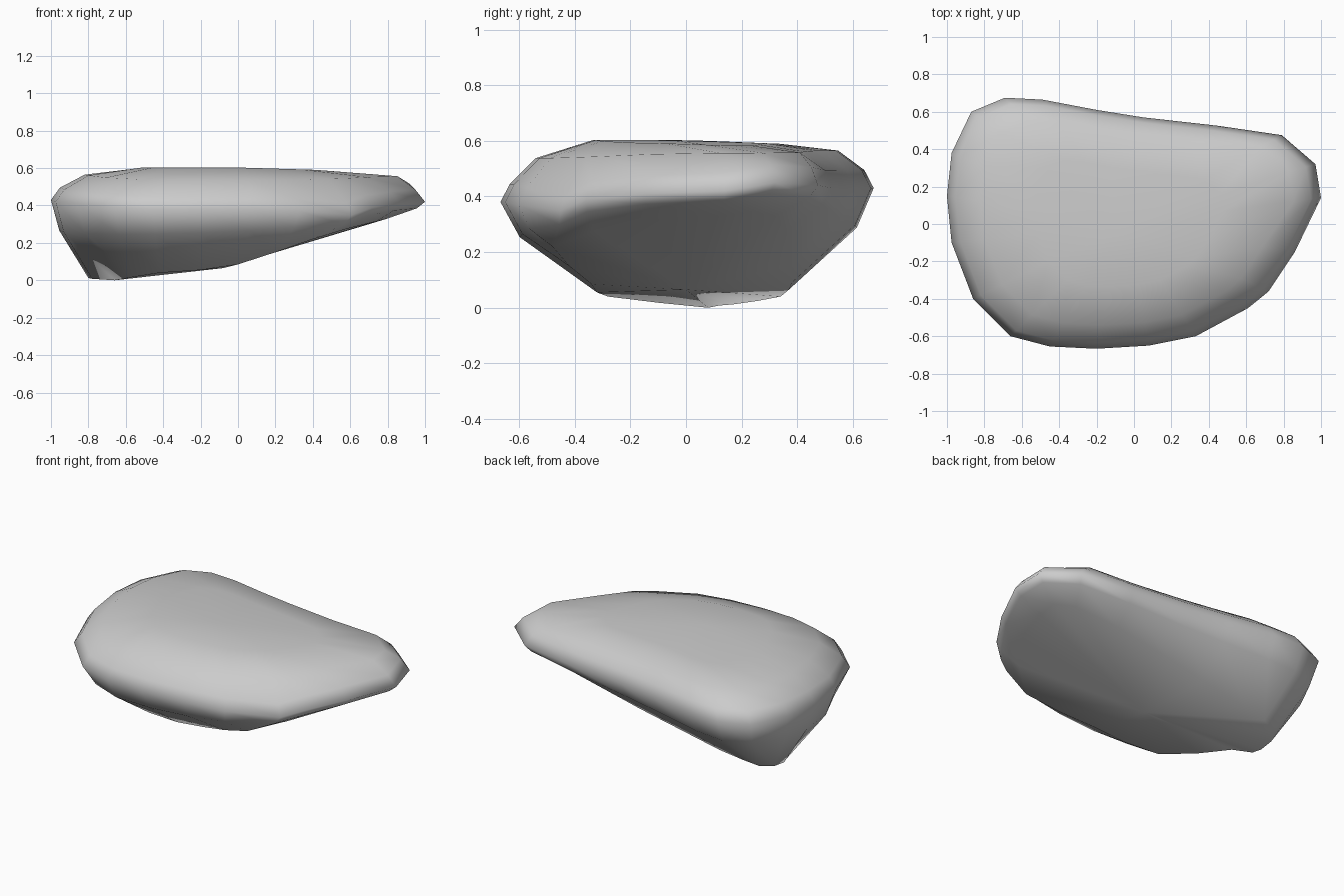
import bpy, bmesh
from mathutils import Vector

if "Cube" in bpy.data.objects:
    bpy.data.objects.remove(bpy.data.objects["Cube"])

# Widest contour of the boulder, clockwise from the left end
RIM = [(-1, .15, .43), (-.975, .38, .43), (-.87, .6, .43), (-.69, .675, .43),
       (-.49, .665, .43), (-.2, .61, .43), (.05, .57, .43), (.45, .525, .43),
       (.79, .475, .44), (.97, .32, .45), (1, .14, .42), (.86, -.15, .41),
       (.72, -.36, .39), (.61, -.45, .35), (.33, -.6, .37), (.08, -.65, .38),
       (-.2, -.667, .38), (-.45, -.655, .38), (-.66, -.6, .39), (-.86, -.4, .41),
       (-.975, -.1, .42)]

# Matching contour of the tilted underside
BASE = [(-.8, .17, .012), (-.8, .26, .025), (-.75, .34, .04), (-.66, .37, .065),
        (-.5, .38, .09), (-.2, .38, .15), (.05, .38, .2), (.42, .36, .28),
        (.7, .32, .33), (.8, .24, .345), (.8, .12, .33), (.74, -.1, .315),
        (.58, -.33, .275), (.4, -.48, .22), (.2, -.42, .15), (0, -.34, .085),
        (-.2, -.32, .055), (-.42, -.28, .04), (-.56, -.1, .018), (-.66, .08, 0),
        (-.78, .12, .008)]

CENTRE = Vector((-.05, 0, 0))


def inset(scale, height, corner=0):
    """Shrink the rim about the centre; corner widens the right back end."""
    ring = []
    for i, p in enumerate(RIM):
        s = scale + (corner if 8 <= i <= 10 else 0)
        q = CENTRE + (Vector(p) - CENTRE) * s
        ring.append((q.x, q.y, height(q, p[2])))
    return ring


rings = [
    BASE,
    # belly below the rim
    [(r[0] + (b[0] - r[0]) * .22, r[1] + (b[1] - r[1]) * .2, r[2] + (b[2] - r[2]) * .39)
     for r, b in zip(RIM, BASE)],
    RIM,
    # rounded shoulder, top edge and gently domed top
    inset(.95, lambda q, z: z + .065),
    inset(.81, lambda q, z: .565 - .05 * max(0, -q.y) - .01 * max(0, q.x), .05),
    inset(.5, lambda q, z: .603 - .03 * max(0, q.x) - .04 * max(0, q.y)),
]

bm = bmesh.new()
loops = [[bm.verts.new(p) for p in ring] for ring in rings]
n = len(RIM)
for low, high in zip(loops, loops[1:]):
    for i in range(n):
        j = (i + 1) % n
        bm.faces.new((low[i], low[j], high[j], high[i]))

# Close underside and top with fans
for loop, tip in ((loops[0], (-.08, 0, .065)), (loops[-1], (-.1, -.05, .602))):
    v = bm.verts.new(tip)
    for i in range(n):
        bm.faces.new((loop[i], loop[(i + 1) % n], v))
bmesh.ops.recalc_face_normals(bm, faces=bm.faces)

mesh = bpy.data.meshes.new("boulder")
bm.to_mesh(mesh)
bm.free()
mesh.shade_smooth()
bpy.context.collection.objects.link(bpy.data.objects.new("boulder", mesh))
